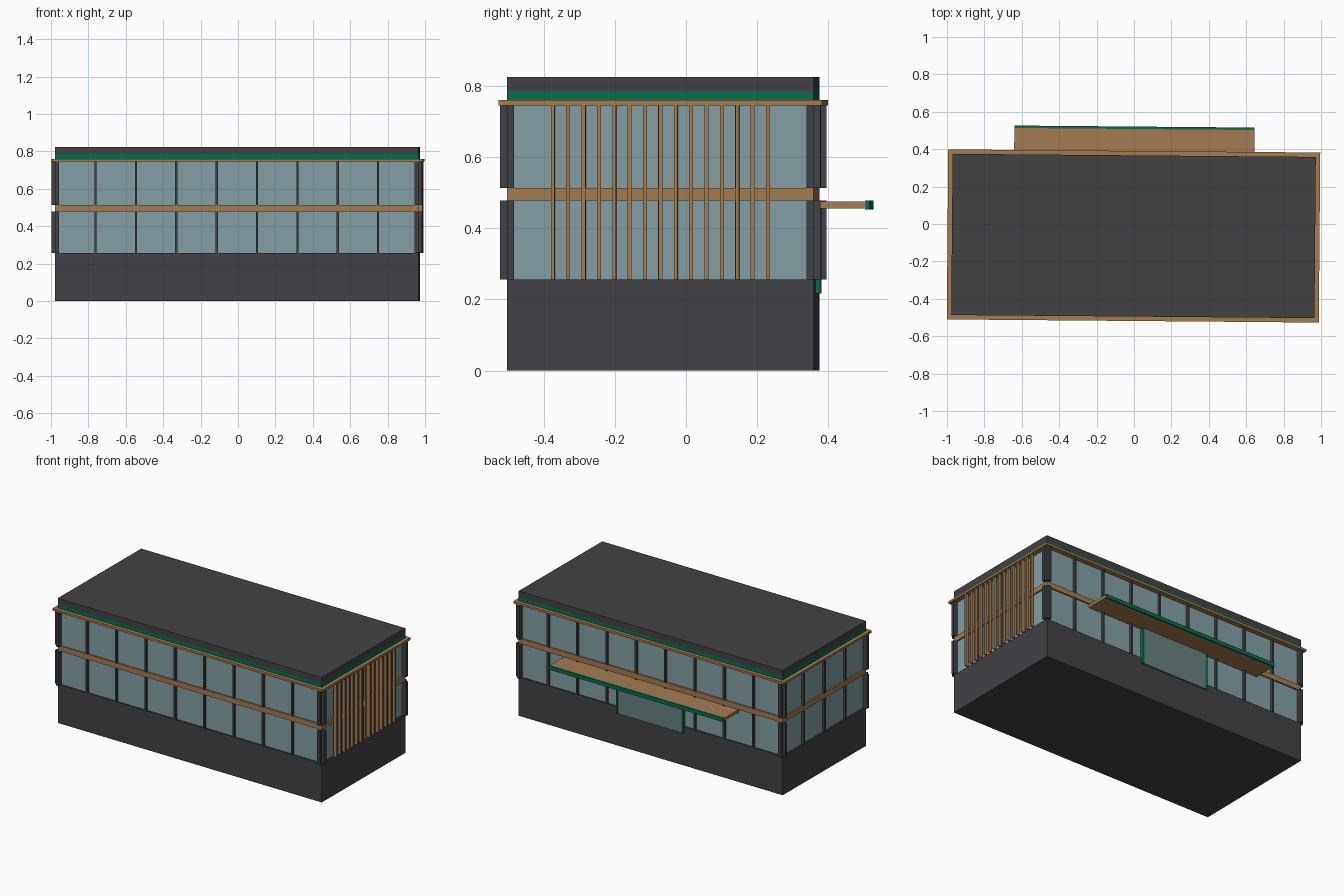
import bpy, bmesh, math
from mathutils import Matrix, Vector

if "Cube" in bpy.data.objects:
    bpy.data.objects.remove(bpy.data.objects["Cube"])


def material(name, rgb):
    m = bpy.data.materials.new(name)
    m.use_nodes = True
    m.diffuse_color = (*rgb, 1)
    m.node_tree.nodes["Principled BSDF"].inputs["Base Color"].default_value = (*rgb, 1)
    return m


DARK = material("charcoal cladding", (0.055, 0.053, 0.06))
GLASS = material("window glass", (0.23, 0.345, 0.37))
DOOR = material("door glass", (0.14, 0.22, 0.225))
WOOD = material("wood", (0.37, 0.2, 0.083))
GREEN = material("green trim", (0.003, 0.15, 0.07))

# The whole building is turned very slightly about its own centre
PLACE = Matrix.Translation((-0.0025, -0.064, 0)) @ Matrix.Rotation(-0.0085, 4, "Z")
HX, HY = 0.971, 0.431                    # half sizes of the walls
FLOORS = {"lower": (0.256, 0.478), "upper": (0.513, 0.745)}
RECESS = 0.01


def boxes(name, mat, spans, turn=0):
    """One object made of boxes, each given as (x0, x1, y0, y1, z0, z1)."""
    bm = bmesh.new()
    spin = PLACE @ Matrix.Rotation(turn, 4, "Z")
    for x0, x1, y0, y1, z0, z1 in spans:
        mid = Vector((x0 + x1, y0 + y1, z0 + z1)) / 2
        size = Matrix.Diagonal((x1 - x0, y1 - y0, z1 - z0, 1))
        bmesh.ops.create_cube(bm, size=1, matrix=spin @ Matrix.Translation(mid) @ size)
    me = bpy.data.meshes.new(name)
    bm.to_mesh(me)
    bm.free()
    me.materials.append(mat)
    ob = bpy.data.objects.new(name, me)
    bpy.context.collection.objects.link(ob)
    return ob


def slab(name, mat, z0, z1, grow=0):
    x, y = HX + grow, HY + grow
    boxes(name, mat, [(-x, x, -y, y, z0, z1)])


# Stacked storeys and roof
slab("base_storey", DARK, 0, 0.256)
for floor, (z0, z1) in FLOORS.items():
    slab(floor + "_windows", GLASS, z0, z1, -RECESS)
slab("floor_band", WOOD, 0.478, 0.513)
slab("roof_fascia", WOOD, 0.745, 0.76, 0.0235)
slab("roof_green_band", GREEN, 0.76, 0.785)
slab("roof_cap", DARK, 0.785, 0.825)

# Mullions and corner posts, wall by wall
WALLS = [("front", 0, HX, HY, 9), ("right_side", 1, HY, HX, 4),
         ("back", 2, HX, HY, 9), ("left_side", 3, HY, HX, 4)]
for wall, k, half, out, bays in WALLS:
    bars, posts = [], []
    for z0, z1 in FLOORS.values():
        for i in range(1, bays):
            u = -half + 2 * half * i / bays
            bars.append((u - 0.006, u + 0.006, -out - 0.006, -out + RECESS, z0, z1))
        for u in (-half, half - 0.02):
            posts.append((u, u + 0.02, -out - 0.019, -out + 0.02, z0, z1))
    boxes(wall + "_mullions", DARK, bars, k * math.pi / 2)
    boxes(wall + "_corner_posts", DARK, posts, k * math.pi / 2)

# Vertical sunscreen slats on one end
slats = []
for i in range(15):
    y = -0.302 + 0.0432 * i
    slats.append((HX, HX + 0.02, y - 0.0055, y + 0.0055, 0.256, 0.745))
boxes("sunscreen_slats", WOOD, slats)

# Entrance on the back: canopy, door glass and jambs
boxes("canopy", WOOD, [(-0.642, 0.642, HY - RECESS, 0.574, 0.456, 0.475)])
boxes("canopy_edge", GREEN, [(-0.642, 0.642, 0.572, 0.585, 0.453, 0.478)])
boxes("entrance_glass", DOOR, [(-0.24, 0.24, HY - RECESS, HY + 0.01, 0.217, 0.456)])
boxes("entrance_jambs", GREEN,
      [(s * 0.24 - 0.006, s * 0.24 + 0.006, HY - RECESS, HY + 0.012, 0.217, 0.456)
       for s in (-1, 1)])
